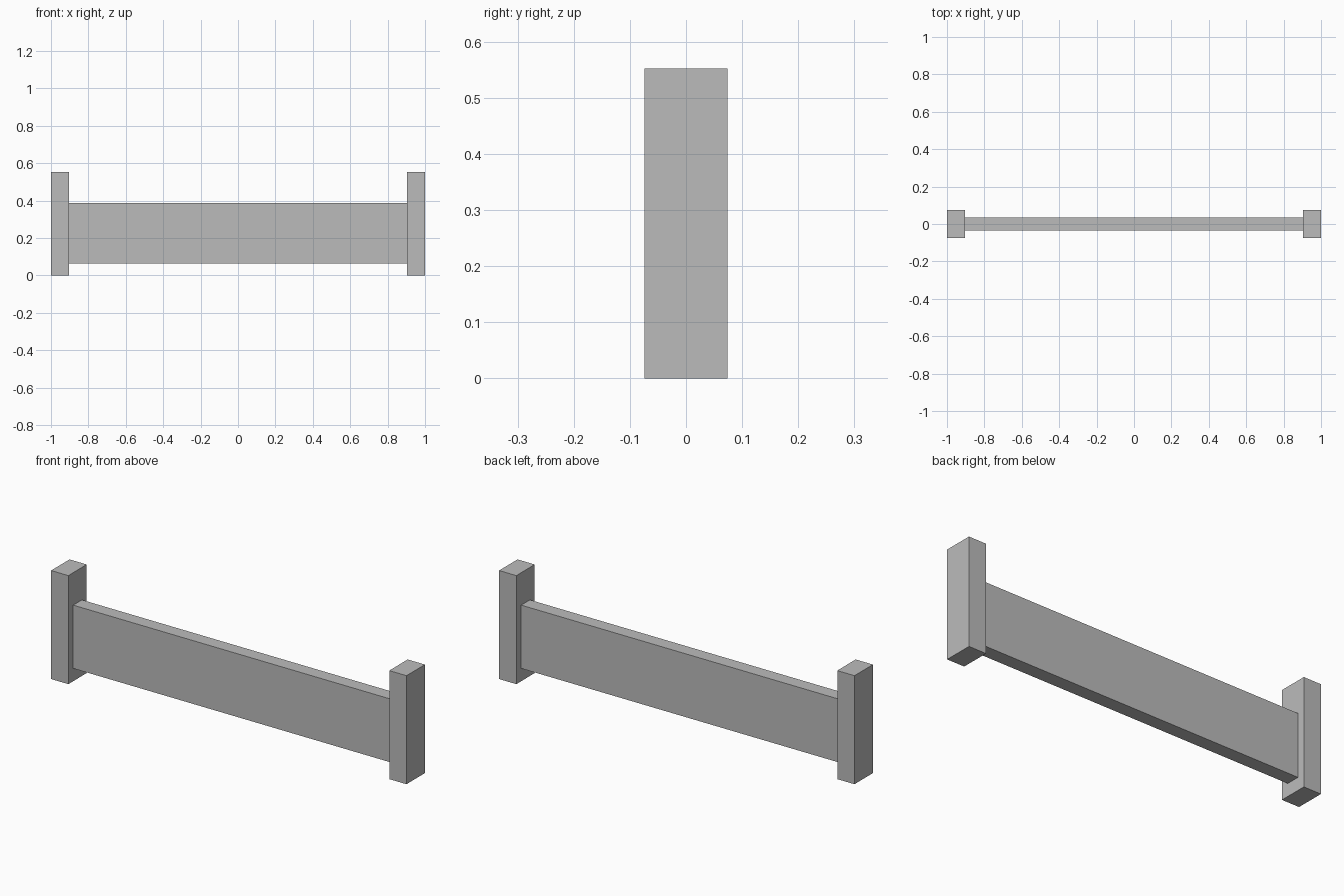
import bpy

default_cube = bpy.data.objects.get("Cube")
if default_cube:
    bpy.data.objects.remove(default_cube, do_unlink=True)

# Single plain grey for every part
grey = bpy.data.materials.new("plain grey")
grey.use_nodes = True
color = (0.5, 0.5, 0.5, 1)
grey.diffuse_color = color
grey.node_tree.nodes["Principled BSDF"].inputs["Base Color"].default_value = color

POST_WIDTH, POST_DEPTH, POST_HEIGHT = 0.097, 0.148, 0.552
PANEL_DEPTH, PANEL_BOTTOM, PANEL_TOP = 0.07, 0.065, 0.387


def box(name, size, center):
    bpy.ops.mesh.primitive_cube_add(size=1, location=center)
    part = bpy.context.object
    part.name = name
    part.scale = size
    bpy.ops.object.transform_apply(location=False, rotation=False, scale=True)
    part.data.materials.append(grey)
    return part


# End posts, standing on the ground
for side, name in ((1, "left_post"), (-1, "right_post")):
    box(name, (POST_WIDTH, POST_DEPTH, POST_HEIGHT),
        (side * (1 - POST_WIDTH / 2), 0, POST_HEIGHT / 2))

# Raised panel spanning between the inner faces of the posts
box("panel", (2 - 2 * POST_WIDTH, PANEL_DEPTH, PANEL_TOP - PANEL_BOTTOM),
    (0, 0, (PANEL_TOP + PANEL_BOTTOM) / 2))
